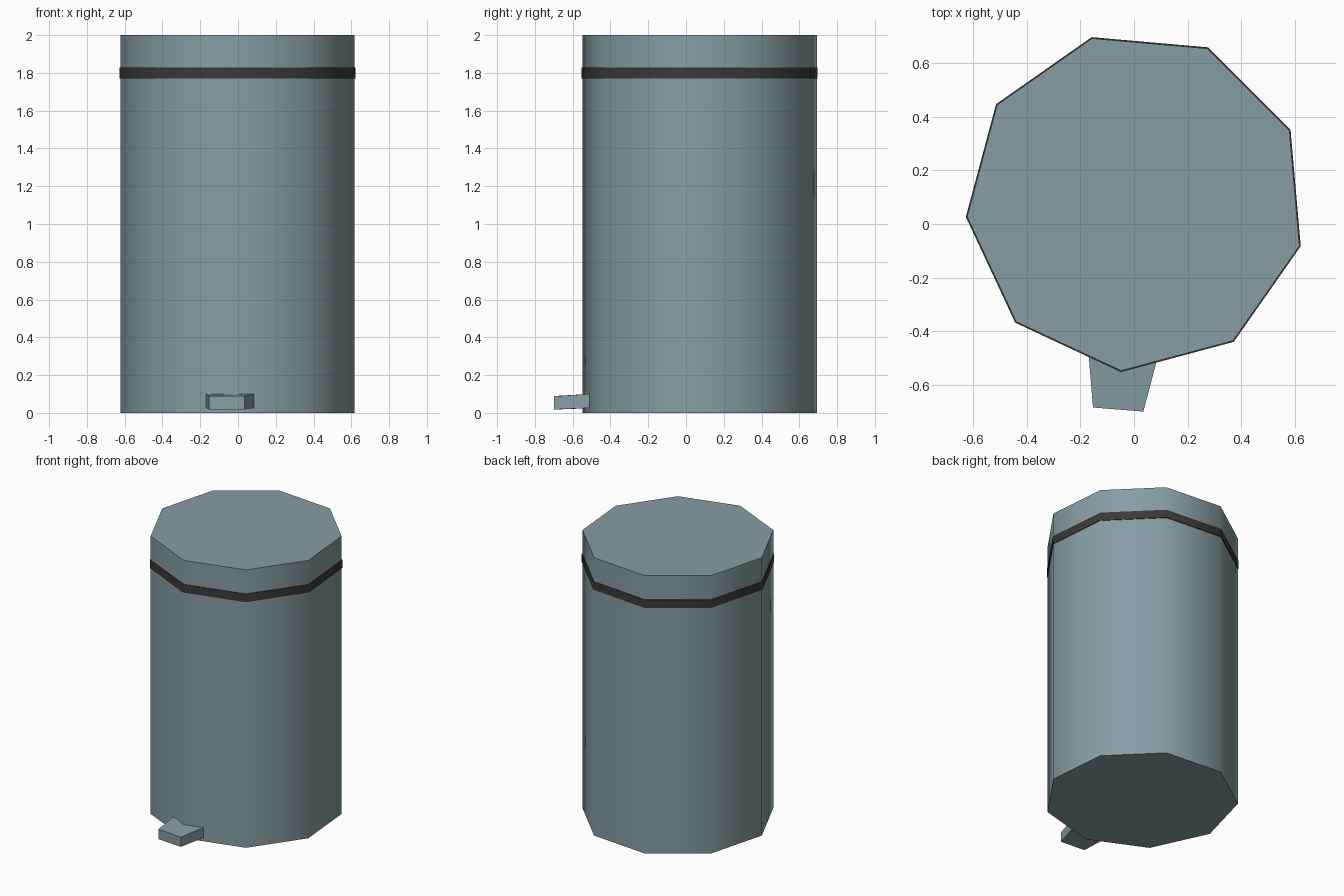
import bpy, math

if "Cube" in bpy.data.objects:
    bpy.data.objects.remove(bpy.data.objects["Cube"])

def material(name, rgb):
    m = bpy.data.materials.new(name)
    m.diffuse_color = (*rgb, 1)
    m.use_nodes = True
    m.node_tree.nodes["Principled BSDF"].inputs["Base Color"].default_value = m.diffuse_color
    return m

steel = material("grey_blue_metal", (0.24, 0.34, 0.375))
rubber = material("dark_rubber", (0.045, 0.041, 0.04))
CENTRE = (0.007, 0.082)

def ring(radius, z, sides=9):
    """Nine-sided loop, turned so a corner sits at 25 degrees."""
    return [(CENTRE[0] + radius * math.cos(math.radians(25 + 360 * i / sides)),
             CENTRE[1] + radius * math.sin(math.radians(25 + 360 * i / sides)), z)
            for i in range(sides)]

def prism(name, bottom, top, mat, smooth=False):
    """Solid between two loops with the same point count."""
    n = len(bottom)
    faces = [(i, (i + 1) % n, n + (i + 1) % n, n + i) for i in range(n)]
    faces += [tuple(reversed(range(n))), tuple(range(n, 2 * n))]
    me = bpy.data.meshes.new(name)
    me.from_pydata(bottom + top, [], faces)
    me.materials.append(mat)
    ob = bpy.data.objects.new(name, me)
    bpy.context.collection.objects.link(ob)
    if smooth:
        bpy.ops.object.select_all(action='DESELECT')
        ob.select_set(True)
        bpy.context.view_layer.objects.active = ob
        bpy.ops.object.shade_smooth_by_angle(angle=math.radians(60))
    return ob

# Bin body with closed lid
prism("bin_body", ring(0.632, 0), ring(0.632, 2), steel, True)

# Dark seal strip under the lid
prism("lid_seal", ring(0.637, 1.77), ring(0.637, 1.828), rubber, True)

# Foot pedal: slightly skewed block, narrowing towards the front
plan = [(-0.153, -0.685), (0.035, -0.70), (0.085, -0.51), (-0.17, -0.48)]
prism("foot_pedal",
      [(x, y, z) for (x, y), z in zip(plan, (0.018, 0.018, 0.026, 0.026))],
      [(x, y, z) for (x, y), z in zip(plan, (0.09, 0.088, 0.1, 0.102))], steel)
